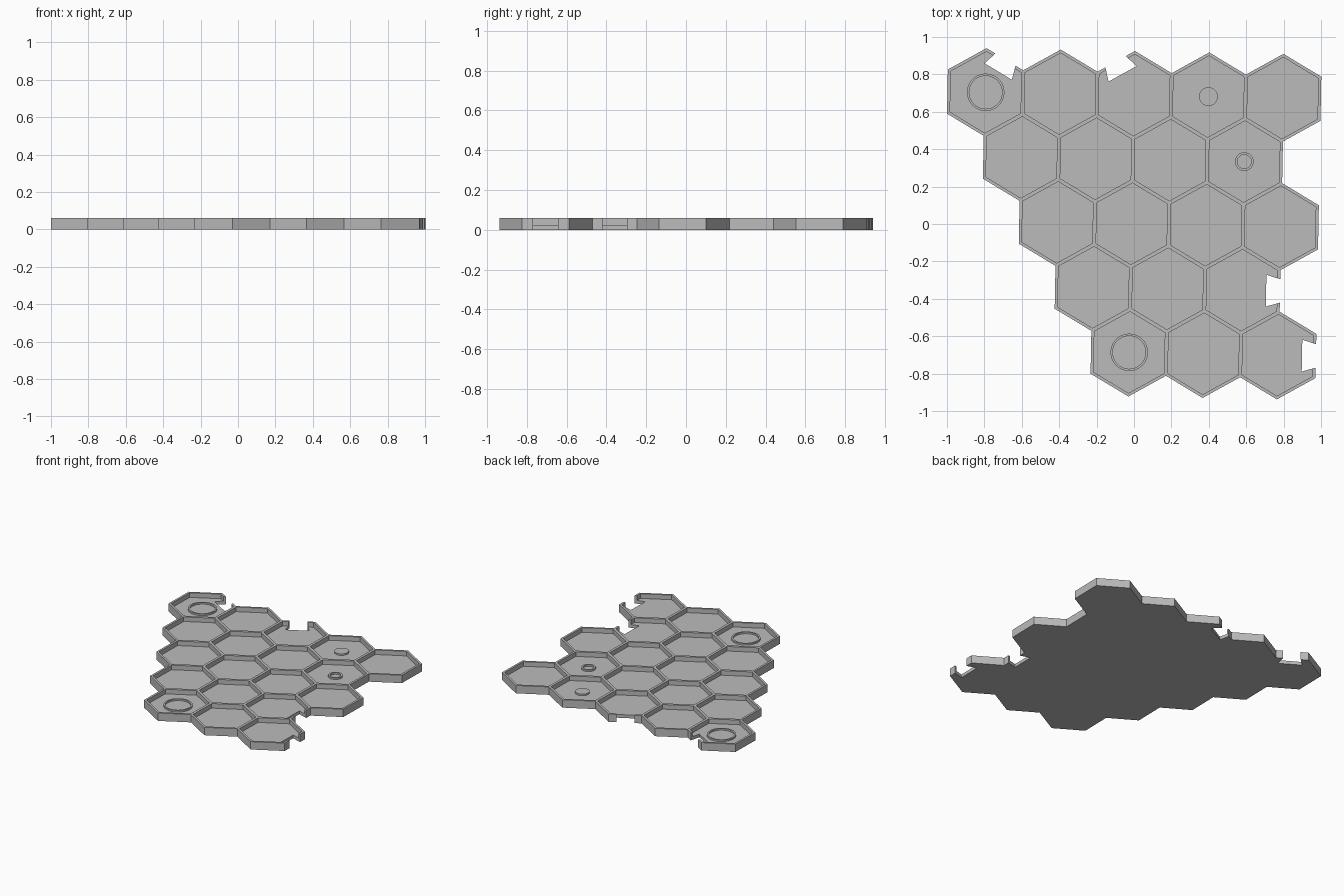
import bpy, bmesh, math
from mathutils import Vector, Matrix

cube = bpy.data.objects.get("Cube")
if cube:
    bpy.data.objects.remove(cube, do_unlink=True)

PITCH = 0.397                  # distance between cell centres
TILT = math.radians(-1.1)      # whole grid is turned slightly
WALL = 0.01                    # half thickness of a shared wall
RIM = 0.007                    # extra thickness at the outer corners
TOP, FLOOR = 0.06, 0.025
ROWS = [5, 4, 4, 3, 3]
START = Vector((-0.793, 0.704, 0))

grey = bpy.data.materials.new("plain_grey")
grey.use_nodes = True
grey.diffuse_color = (0.5, 0.5, 0.5, 1)
shader = grey.node_tree.nodes["Principled BSDF"]
shader.inputs["Base Color"].default_value = grey.diffuse_color
shader.inputs["Roughness"].default_value = 0.7


def polar(radius, angle):
    return Vector((radius * math.cos(angle), radius * math.sin(angle), 0))


def cell(row, col):
    return START + polar(PITCH * row, TILT - math.pi / 3) + polar(PITCH * col, TILT)


def finish(bm, name):
    mesh = bpy.data.meshes.new(name)
    bm.to_mesh(mesh)
    bm.free()
    mesh.materials.append(grey)
    obj = bpy.data.objects.new(name, mesh)
    bpy.context.scene.collection.objects.link(obj)
    return obj


# Honeycomb sheet at rim height
bm = bmesh.new()
for row, count in enumerate(ROWS):
    for col in range(count):
        c = cell(row, col) + Vector((0, 0, TOP))
        bm.faces.new([bm.verts.new(c + polar(PITCH / math.sqrt(3), TILT + math.pi / 6 + k * math.pi / 3))
                      for k in range(6)])
bmesh.ops.remove_doubles(bm, verts=bm.verts[:], dist=0.001)

# Thicken the outer border by moving its corners away from their cells
moves = {}
for v in bm.verts:
    if v.is_boundary:
        middle = sum((f.calc_center_median() for f in v.link_faces), Vector()) / len(v.link_faces)
        moves[v] = (v.co - middle).normalized() * RIM

# Inset every cell, then sink the pockets
cells = bm.faces[:]
bmesh.ops.inset_individual(bm, faces=cells, thickness=WALL, use_even_offset=True)
for v, move in moves.items():
    v.co += move
sunk = bmesh.ops.extrude_discrete_faces(bm, faces=cells)["faces"]
for f in sunk:
    for v in f.verts:
        v.co.z = FLOOR

# Outer side walls and underside
border = [e for e in bm.edges if e.is_boundary]
skirt = bmesh.ops.extrude_edge_only(bm, edges=border)["geom"]
for v in skirt:
    if isinstance(v, bmesh.types.BMVert):
        v.co.z = 0
bmesh.ops.holes_fill(bm, edges=[e for e in bm.edges if e.is_boundary], sides=0)
bmesh.ops.recalc_face_normals(bm, faces=bm.faces[:])
tray = finish(bm, "honeycomb_tray")

# Dovetail notches cut through the border
bm = bmesh.new()
flare = (0.085 - 0.064) / 0.07
near, far = 0.13, 0.25
outline = [(near, -0.085), (far, -0.085 + flare * (far - near)),
           (far, 0.085 - flare * (far - near)), (near, 0.085)]
for row, col, turn in [(0, 0, 60), (0, 2, 120), (3, 2, 0), (4, 2, 0)]:
    place = Matrix.Translation(cell(row, col)) @ Matrix.Rotation(TILT + math.radians(turn), 4, "Z")
    face = bm.faces.new([bm.verts.new(place @ Vector((x, y, -0.1))) for x, y in outline])
    raised = bmesh.ops.extrude_face_region(bm, geom=[face])["geom"]
    for v in raised:
        if isinstance(v, bmesh.types.BMVert):
            v.co.z = 0.2
bmesh.ops.recalc_face_normals(bm, faces=bm.faces[:])
cutter = finish(bm, "notch_cutter")
cutter.hide_render = True
cut = tray.modifiers.new("notches", "BOOLEAN")
cut.operation = "DIFFERENCE"
cut.solver = "EXACT"
cut.object = cutter
bpy.context.view_layer.objects.active = tray
bpy.ops.object.modifier_apply(modifier=cut.name)
bpy.data.objects.remove(cutter, do_unlink=True)


# Raised rings and disc on the cell floors
def lathe(name, row, col, profile):
    bm = bmesh.new()
    verts = [bm.verts.new((r, 0, z)) for r, z in profile]
    edges = [bm.edges.new(pair) for pair in zip(verts, verts[1:])]
    bmesh.ops.spin(bm, geom=verts + edges, cent=(0, 0, 0), axis=(0, 0, 1),
                   angle=math.tau, steps=48)
    bmesh.ops.remove_doubles(bm, verts=bm.verts[:], dist=0.0001)
    bmesh.ops.recalc_face_normals(bm, faces=bm.faces[:])
    if max(bm.faces, key=lambda f: f.calc_center_median().z).normal.z < 0:
        bmesh.ops.reverse_faces(bm, faces=bm.faces[:])
    obj = finish(bm, name)
    obj.location = cell(row, col)
    bpy.ops.object.select_all(action="DESELECT")
    obj.select_set(True)
    bpy.context.view_layer.objects.active = obj
    bpy.ops.object.shade_smooth_by_angle(angle=math.radians(30))


BASE, LIP = FLOOR - 0.005, FLOOR + 0.012


def ring(name, row, col, outer, inner):
    lathe(name, row, col, [(inner, BASE), (inner, LIP), (outer, LIP), (outer, BASE)])


ring("large_ring_back", 0, 0, 0.1, 0.088)
ring("large_ring_front", 4, 0, 0.1, 0.088)
ring("small_ring", 1, 3, 0.05, 0.037)
lathe("small_disc", 0, 3, [(0, LIP), (0.05, LIP), (0.05, BASE)])
